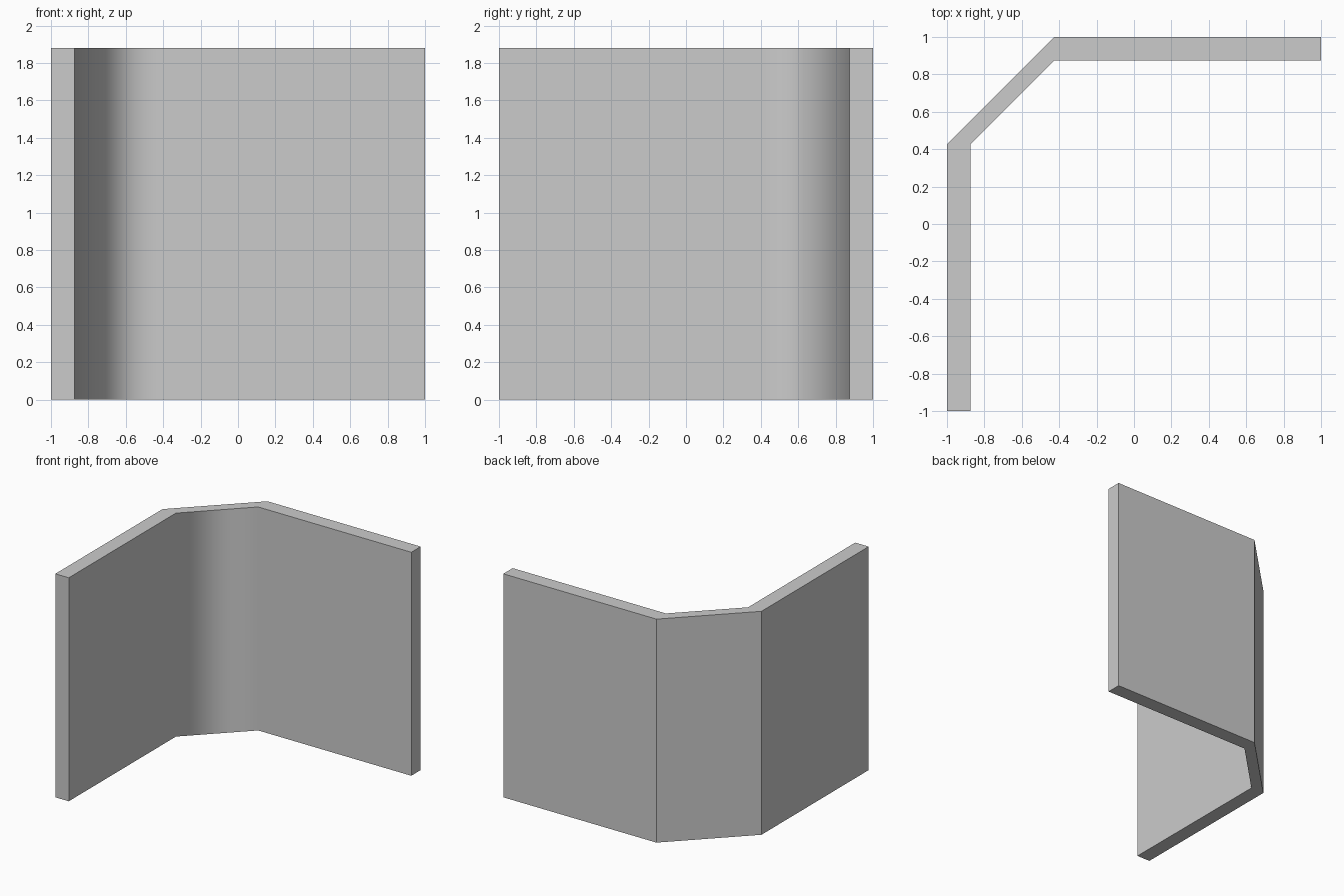
import bpy
import bmesh

if "Cube" in bpy.data.objects:
    bpy.data.objects.remove(bpy.data.objects["Cube"])

HEIGHT = 1.88
BEND = 0.425   # where the diagonal corner starts
INNER = 0.875  # inner wall plane

# Plan outline: one half, mirrored across the diagonal (x, y) -> (-y, -x)
outer = [(-1, -1), (-1, BEND)]
inner = [(-INNER, -1), (-INNER, BEND)]


def full(half):
    return half + [(-y, -x) for x, y in reversed(half)]


outline = full(outer) + full(inner)[::-1]

# Corner wall: outline extruded upwards
bm = bmesh.new()
base = bm.faces.new([bm.verts.new((x, y, 0)) for x, y in outline])
ext = bmesh.ops.extrude_face_region(bm, geom=[base], use_keep_orig=True)
top = [v for v in ext["geom"] if isinstance(v, bmesh.types.BMVert)]
bmesh.ops.translate(bm, verts=top, vec=(0, 0, HEIGHT))
bmesh.ops.recalc_face_normals(bm, faces=bm.faces)

# Smooth only across the two vertical inner bends
for f in bm.faces:
    f.smooth = True
for e in bm.edges:
    a, b = (v.co for v in e.verts)
    bend = (a.xy - b.xy).length < 1e-5 and (
        abs(a.x + INNER) < 1e-4 and abs(a.y - BEND) < 1e-4
        or abs(a.x + BEND) < 1e-4 and abs(a.y - INNER) < 1e-4)
    e.smooth = bend

mesh = bpy.data.meshes.new("corner_wall")
bm.to_mesh(mesh)
bm.free()
wall = bpy.data.objects.new("corner_wall", mesh)
bpy.context.collection.objects.link(wall)

# Large walls stay flat, the blend happens on the diagonal
mod = wall.modifiers.new("weighted_normals", 'WEIGHTED_NORMAL')
mod.keep_sharp = True
mod.weight = 100
